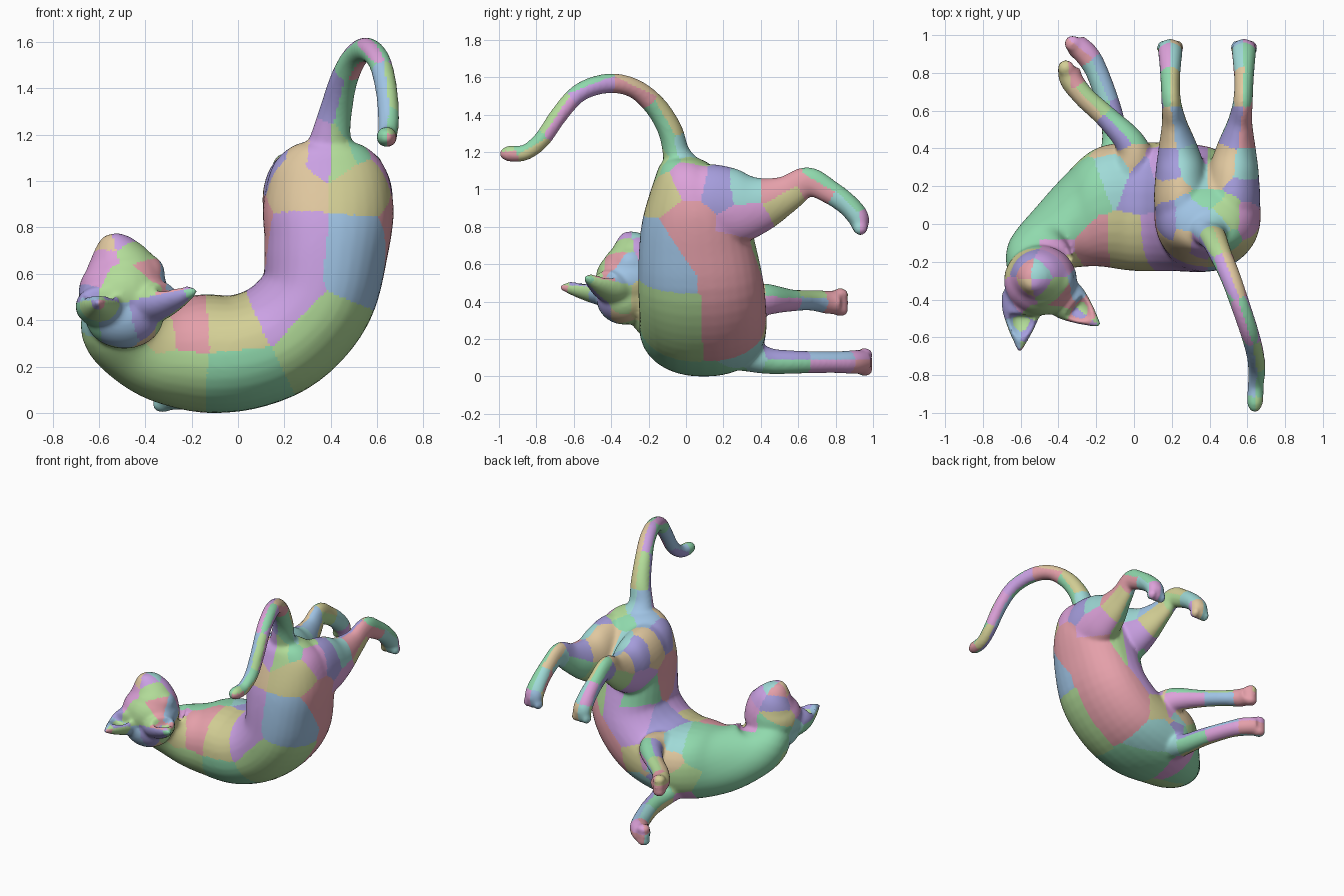
import bpy, bmesh, random
from math import sin, cos, pi
from mathutils import Vector, Matrix
from mathutils.kdtree import KDTree

if "Cube" in bpy.data.objects:
    bpy.data.objects.remove(bpy.data.objects["Cube"])

random.seed(4)
parts, seeds = [], []


def new_object(name, bm):
    bmesh.ops.recalc_face_normals(bm, faces=bm.faces)
    me = bpy.data.meshes.new(name)
    bm.to_mesh(me)
    bm.free()
    ob = bpy.data.objects.new(name, me)
    bpy.context.collection.objects.link(ob)
    return ob


def spline(rows, steps=5):
    # Catmull-Rom through stations of any dimension
    P = [rows[0]] + rows + [rows[-1]]
    out = []
    for i in range(1, len(P) - 2):
        for s in range(steps):
            t = s / steps
            out.append([0.5 * (2 * b + (c - a) * t + (2 * a - 5 * b + 4 * c - d) * t * t
                               + (3 * b - a - 3 * c + d) * t ** 3)
                        for a, b, c, d in zip(P[i - 1], P[i], P[i + 1], P[i + 2])])
    return out + [list(rows[-1])]


def power(v, e):
    return abs(v) ** e * (1 if v > 0 else -1)


def loft(name, rows, ref, n=32, patch=8, lean=1, e=1):
    # stations: x, y, z, half-width along ref, half-width across ref
    bm = bmesh.new()
    R = spline(rows)
    rings = []
    for i, (x, y, z, a, b) in enumerate(R):
        c = Vector((x, y, z))
        t = Vector(R[min(i + 1, len(R) - 1)][:3]) - Vector(R[max(i - 1, 0)][:3])
        t.y *= lean
        t.normalize()
        u = (ref - t * ref.dot(t)).normalized()
        v = t.cross(u)
        ring = [c + u * a * power(cos(w), e) + v * b * power(sin(w), e)
                for w in (2 * pi * k / n for k in range(n))]
        rings.append([bm.verts.new(p) for p in ring])
        if patch and i % patch == patch // 2:
            seeds.extend(ring[n // 8::n // 4])
    for A, B in zip(rings, rings[1:]):
        for k in range(n):
            bm.faces.new((A[k], A[(k + 1) % n], B[(k + 1) % n], B[k]))
    bm.faces.new(rings[0])
    bm.faces.new(rings[-1])
    ob = new_object(name, bm)
    if patch:
        parts.append(ob)
    return ob


def ball(name, c, r):
    bm = bmesh.new()
    M = Matrix.Translation(c) @ Matrix.Diagonal((*r, 1))
    bmesh.ops.create_uvsphere(bm, u_segments=24, v_segments=16, radius=1, matrix=M)
    parts.append(new_object(name, bm))


X, Y, Z = Vector((1, 0, 0)), Vector((0, 1, 0)), Vector((0, 0, 1))

# torso, bent sideways from hips to neck
loft("torso", [
    (.39, -.04, 1.19, .03, .06), (.39, -.03, 1.16, .11, .16), (.39, .01, 1.07, .185, .245),
    (.39, .05, .90, .275, .282), (.38, .06, .72, .31, .268), (.34, .08, .51, .335, .25),
    (.20, .09, .35, .34, .25), (.02, .09, .275, .34, .25), (-.16, .09, .27, .32, .255),
    (-.31, .02, .28, .25, .225), (-.43, -.07, .33, .185, .20), (-.50, -.17, .40, .16, .185),
    (-.50, -.26, .48, .13, .14)], Y, lean=.3, e=.9)

# tail
loft("tail", [
    (.40, 0, 1.08, .15, .13), (.40, -.05, 1.2, .09, .075), (.425, -.085, 1.33, .07, .066),
    (.46, -.165, 1.46, .06, .06), (.51, -.28, 1.555, .055, .053), (.56, -.42, 1.58, .052, .053),
    (.61, -.57, 1.53, .05, .05), (.64, -.68, 1.41, .048, .048), (.65, -.77, 1.28, .046, .046),
    (.645, -.86, 1.21, .043, .043), (.64, -.95, 1.205, .043, .043), (.64, -.995, 1.205, .02, .02)], X)

# hind legs, mirrored across the hips, with toes
for s, side in ((-1, "left"), (1, "right")):
    m = .387
    loft("hind_leg_" + side, [
        (m + s * .10, -.08, .94, .04, .08), (m + s * .13, .06, .94, .14, .205),
        (m + s * .14, .26, .92, .135, .205),
        (m + s * .155, .40, .935, .105, .15), (m + s * .175, .54, .99, .065, .10),
        (m + s * .19, .65, 1.055, .052, .08), (m + s * .195, .76, 1.005, .052, .066),
        (m + s * .195, .86, .935, .06, .06), (m + s * .195, .92, .865, .066, .058),
        (m + s * .195, .93, .81, .06, .045)], X)
    for k in (-1, 0, 1):
        ball("hind_toe", (m + s * .195 + k * .042, .932, .805), (.03, .04, .038))

# front legs with toes
front = {
    "lower": [(-.13, .15, .17, .10, .12), (-.10, .32, .13, .09, .10), (-.10, .45, .095, .07, .07),
              (-.125, .60, .09, .062, .062), (-.19, .79, .09, .058, .06), (-.245, .89, .09, .064, .064),
              (-.31, .95, .09, .064, .062)],
    "upper": [(-.06, .20, .38, .10, .11), (.0, .33, .41, .10, .10), (-.02, .43, .425, .085, .08),
              (-.14, .56, .42, .06, .062), (-.26, .67, .42, .055, .058), (-.33, .76, .41, .063, .062),
              (-.345, .82, .41, .06, .06)]}
for side, rows in front.items():
    loft("front_leg_" + side, rows, Z)
    tip = Vector(rows[-1][:3])
    for k in (-1, 0, 1):
        ball("front_toe", tip + Vector((-.015, .005, .042 * k)), (.045, .045, .034))

# head: skull, nape, muzzle, brow
ball("skull", (-.495, -.30, .53), (.195, .185, .17))
ball("nape", (-.49, -.33, .43), (.17, .15, .14))
loft("muzzle", [(-.495, -.29, .52, .19, .18), (-.50, -.285, .60, .178, .165),
                (-.515, -.28, .67, .142, .135), (-.53, -.285, .725, .10, .10),
                (-.54, -.29, .762, .065, .07), (-.545, -.29, .785, .03, .035)], X)
ball("brow", (-.40, -.30, .615), (.085, .09, .085))

# ears, hollowed on the side facing the nose
for base, tip in (((-.59, -.36, .47), (-.605, -.675, .49)), ((-.41, -.36, .48), (-.18, -.54, .54))):
    b, t = Vector(base), Vector(tip)
    side = (t - b).cross(Z).normalized()
    prof = ((0, .11, .09), (.3, .105, .085), (.6, .072, .06), (.85, .035, .032), (1, .012, .012))
    ear = loft("ear", [(*b.lerp(t, f), w, h) for f, w, h in prof], side)
    off = Vector((0, 0, .075))
    cut = loft("ear_cutter", [(*(b.lerp(t, .38 + f * .55) + off), w * .7, h * .9)
                              for f, w, h in prof], side, patch=0)
    cut.hide_render = True
    mod = ear.modifiers.new("hollow", "BOOLEAN")
    mod.operation, mod.object = "DIFFERENCE", cut
    bpy.context.view_layer.objects.active = ear
    bpy.ops.object.modifier_apply(modifier=mod.name)
    bpy.data.objects.remove(cut)

# fuse everything into one smooth skin
bpy.ops.object.select_all(action="DESELECT")
for ob in parts:
    ob.select_set(True)
cat = parts[0]
bpy.context.view_layer.objects.active = cat
bpy.ops.object.join()
cat.name = "cat_body"
rem = cat.modifiers.new("fuse", "REMESH")
rem.mode, rem.voxel_size = "VOXEL", .011
smo = cat.modifiers.new("soften", "SMOOTH")
smo.factor, smo.iterations = .5, 14
for name in ("fuse", "soften"):
    bpy.ops.object.modifier_apply(modifier=name)

# stand on the floor
low = min(v.co.z for v in cat.data.vertices)
cat.data.transform(Matrix.Translation((0, 0, -low)))

# colour patches
cat.data.materials.clear()
for i, c in enumerate(((.78, .35, .40), (.75, .58, .35), (.65, .62, .30), (.45, .72, .32),
                       (.28, .70, .42), (.35, .70, .68), (.35, .55, .78), (.38, .34, .72),
                       (.60, .36, .78), (.72, .36, .70))):
    mat = bpy.data.materials.new("patch_%d" % i)
    mat.diffuse_color = (*c, 1)
    mat.use_nodes = True
    mat.node_tree.nodes["Principled BSDF"].inputs["Base Color"].default_value = mat.diffuse_color
    cat.data.materials.append(mat)
tree = KDTree(len(seeds))
for i, p in enumerate(seeds):
    tree.insert(p, i)
tree.balance()
tint = [random.randrange(10) for _ in seeds]
for f in cat.data.polygons:
    f.material_index = tint[tree.find(f.center)[1]]
    f.use_smooth = True
